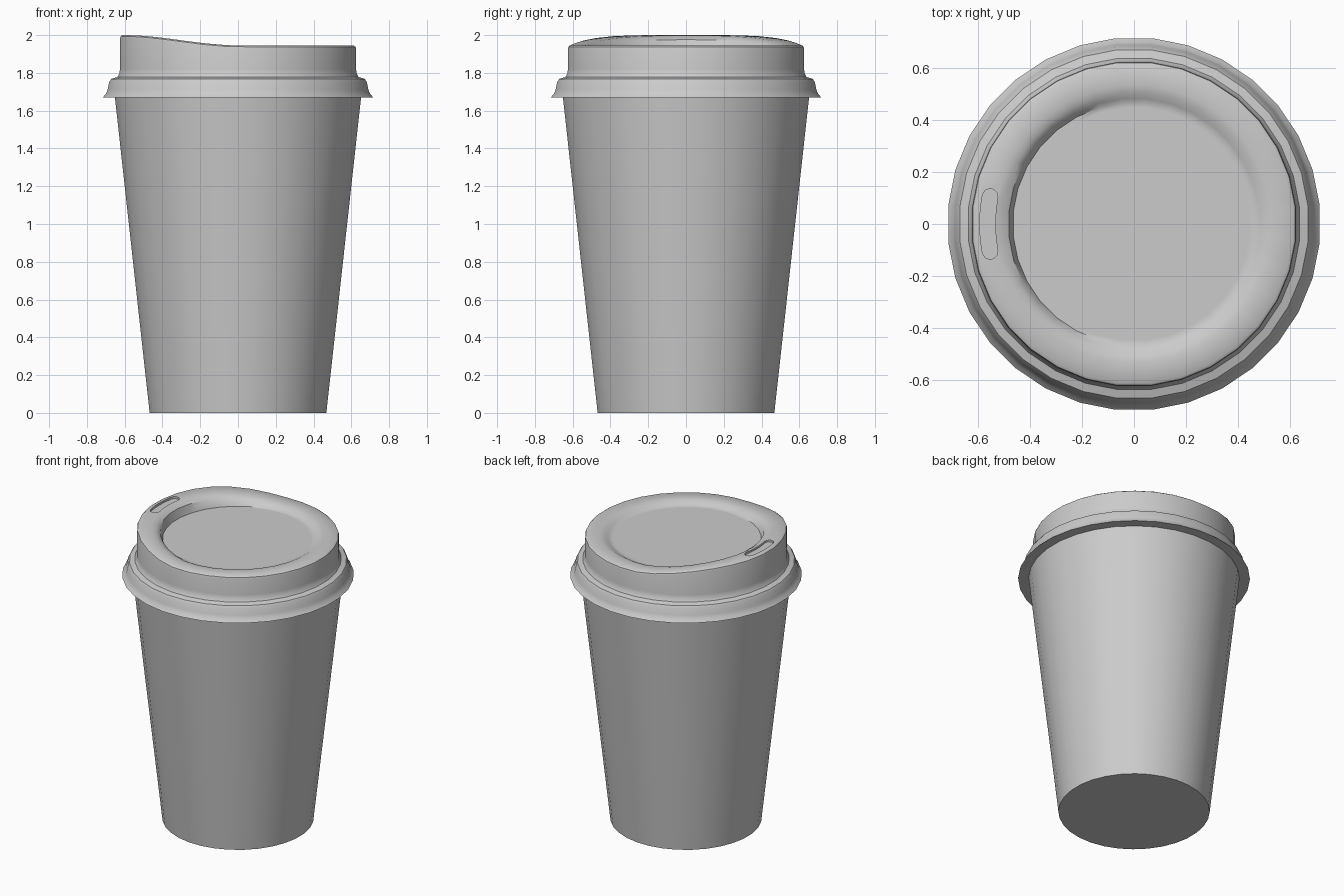
import bpy, bmesh
from math import sin, cos, pi, radians

old = bpy.data.objects.get("Cube")
if old:
    bpy.data.objects.remove(old, do_unlink=True)

SIDES = 32

grey = bpy.data.materials.new("plain grey")
grey.use_nodes = True
colour = (0.6, 0.6, 0.6, 1)
grey.diffuse_color = colour
grey.node_tree.nodes["Principled BSDF"].inputs["Base Color"].default_value = colour


def make_object(name, bm):
    bmesh.ops.recalc_face_normals(bm, faces=bm.faces)
    mesh = bpy.data.meshes.new(name)
    bm.to_mesh(mesh)
    bm.free()
    mesh.materials.append(grey)
    obj = bpy.data.objects.new(name, mesh)
    bpy.context.collection.objects.link(obj)
    return obj


def lathe(name, profile, lift=None):
    """Closed solid turned around z from (radius, height) points."""
    bm = bmesh.new()
    rings = []
    for r, z in profile:
        ring = []
        for i in range(SIDES):
            a = 2 * pi * (i + 0.5) / SIDES
            x, y = r * cos(a), r * sin(a)
            ring.append(bm.verts.new((x, y, z + (lift(x, r, z) if lift else 0))))
        rings.append(ring)
    for low, high in zip(rings, rings[1:]):
        for i in range(SIDES):
            j = (i + 1) % SIDES
            bm.faces.new((low[i], low[j], high[j], high[i]))
    bm.faces.new(rings[0])
    bm.faces.new(rings[-1])
    return make_object(name, bm)


def smooth(obj):
    bpy.ops.object.select_all(action="DESELECT")
    obj.select_set(True)
    bpy.context.view_layer.objects.active = obj
    bpy.ops.object.shade_smooth_by_angle(angle=radians(38))


def rim_lift(x, r, z):
    """Raise the rim smoothly towards the drinking side."""
    if z < 1.925:
        return 0
    t = min(max(-x / 0.6, 0), 1)
    return 0.055 * t * t * (3 - 2 * t)


# Tapered paper cup
cup = lathe("cup", [(0.47, 0), (0.658, 1.70)])
smooth(cup)

# Lid: flared skirt, ledge, upright wall, rim and sunken centre
lid = lathe("lid", [
    (0.72, 1.67), (0.703, 1.688), (0.694, 1.71), (0.685, 1.752),
    (0.675, 1.768), (0.642, 1.778), (0.632, 1.795), (0.628, 1.82),
    (0.628, 1.928), (0.625, 1.938), (0.615, 1.945),
    (0.535, 1.945), (0.51, 1.94), (0.485, 1.926),
    (0.468, 1.918), (0.45, 1.918)], rim_lift)

# Curved, round-ended sip slot pressed into the raised side
bm = bmesh.new()
outline = []
span, half_width, mid = 0.19, 0.03, 0.565
for side in (1, -1):
    for k in range(7):
        a = side * (-span + 2 * span * k / 6)
        outline.append((mid + side * half_width, a))
    for k in range(1, 5):
        t = pi * k / 5
        outline.append((mid + side * half_width * cos(t),
                        side * (span + half_width / mid * sin(t))))
base = bm.faces.new([bm.verts.new((-r * cos(a), r * sin(a), 1.985))
                     for r, a in outline])
top = bmesh.ops.extrude_face_region(bm, geom=[base])["geom"]
bmesh.ops.translate(bm, vec=(0, 0, 0.1),
                    verts=[v for v in top if isinstance(v, bmesh.types.BMVert)])
cutter = make_object("slot_cutter", bm)
cutter.hide_render = True

cut = lid.modifiers.new("sip slot", "BOOLEAN")
cut.operation = "DIFFERENCE"
cut.solver = "EXACT"
cut.object = cutter
bpy.context.view_layer.objects.active = lid
bpy.ops.object.modifier_apply(modifier=cut.name)
bpy.data.objects.remove(cutter, do_unlink=True)
smooth(lid)
